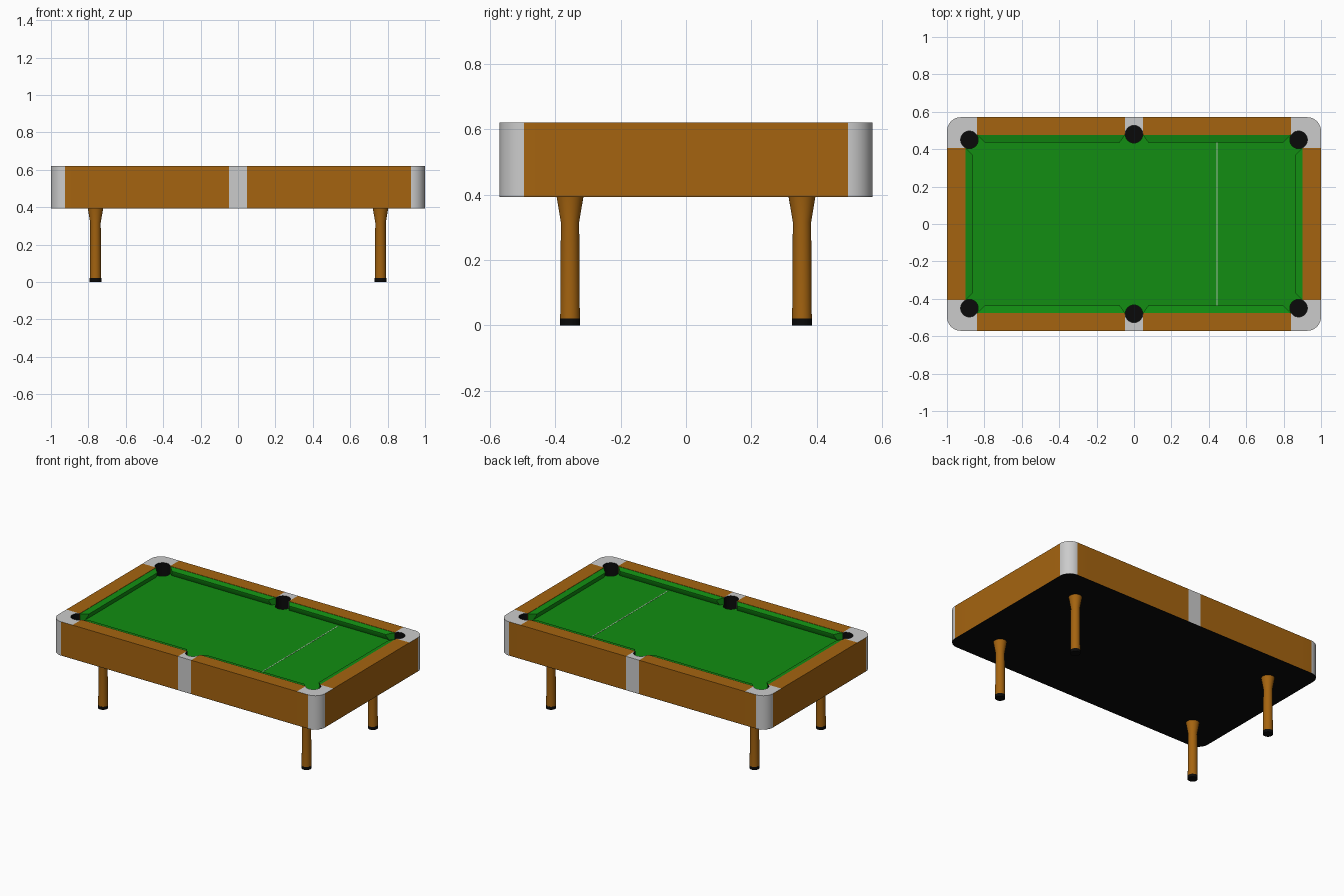
import bpy, bmesh
from math import sin, cos, radians, degrees, atan2, sqrt

if "Cube" in bpy.data.objects:
    bpy.data.objects.remove(bpy.data.objects["Cube"])

# Main sizes
X, Y, R = 1.0, 0.571, 0.075            # outer half sizes and corner radius
IX, IY = 0.90, 0.475                   # inner edge of the rails
Z0, TOP, BED = 0.392, 0.621, 0.573     # underside, rail top, cloth
PR = 0.047                             # pocket radius
CX, CY, MY = 0.88, 0.45, 0.48          # corner pocket centre, side pocket y
GX = CX - sqrt(PR**2 - (IY - CY)**2)   # where corner pocket meets long rail
GY = CY - sqrt(PR**2 - (IX - CX)**2)   # where corner pocket meets short rail
MX = sqrt(PR**2 - (MY - IY)**2)        # half width of side pocket at the rail
MW = 0.049                             # half width of side pocket block


def mat(name, r, g, b):
    m = bpy.data.materials.new(name)
    m.diffuse_color = (r, g, b, 1)
    m.use_nodes = True
    m.node_tree.nodes["Principled BSDF"].inputs["Base Color"].default_value = m.diffuse_color
    return m


WOOD = mat("wood", 0.376, 0.127, 0.005)
CLOTH = mat("cloth", 0.006, 0.27, 0.006)
BLACK = mat("black", 0.003, 0.003, 0.003)
GREY = mat("grey", 0.8, 0.8, 0.8)
WHITE = mat("line_white", 0.4, 0.55, 0.4)


def finish(name, bm, mats, mirror=""):
    bmesh.ops.recalc_face_normals(bm, faces=bm.faces)
    me = bpy.data.meshes.new(name)
    bm.to_mesh(me)
    bm.free()
    ob = bpy.data.objects.new(name, me)
    bpy.context.collection.objects.link(ob)
    for m in mats:
        me.materials.append(m)
    bpy.ops.object.select_all(action='DESELECT')
    ob.select_set(True)
    bpy.context.view_layer.objects.active = ob
    bpy.ops.object.shade_smooth_by_angle(angle=radians(30))
    if mirror:
        mod = ob.modifiers.new("mirror", 'MIRROR')
        mod.use_axis = ("x" in mirror, "y" in mirror, False)
        mod.use_mirror_merge = False
    return ob


def arc(cx, cy, r, a0, a1, n=16):
    """Arc points from angle a0 to a1 in degrees."""
    angs = [radians(a0 + (a1 - a0) * i / n) for i in range(n + 1)]
    return [(cx + r * cos(a), cy + r * sin(a)) for a in angs]


def prism(name, pts, z0, z1, mats, mirror="", sides=None):
    """Upright prism; sides gives the material index of each wall."""
    bm = bmesh.new()
    lo = [bm.verts.new((x, y, z0)) for x, y in pts]
    hi = [bm.verts.new((x, y, z1)) for x, y in pts]
    bm.faces.new(lo)
    bm.faces.new(hi)
    for i in range(len(pts)):
        j = (i + 1) % len(pts)
        f = bm.faces.new((lo[i], lo[j], hi[j], hi[i]))
        f.material_index = sides[i] if sides else 0
    return finish(name, bm, mats, mirror)


def box(name, x0, x1, y0, y1, z0, z1, m, mirror=""):
    return prism(name, [(x0, y0), (x1, y0), (x1, y1), (x0, y1)], z0, z1, [m], mirror)


def lathe(name, profile, x, y, m, mirror="", n=32):
    """Closed turned part from (radius, z) points."""
    bm = bmesh.new()
    rings = [[bm.verts.new((x + px, y + py, z)) for px, py in arc(0, 0, r, 0, 360, n)[:-1]]
             for r, z in profile]
    for a, b in zip(rings, rings[1:]):
        for i in range(n):
            j = (i + 1) % n
            bm.faces.new((a[i], a[j], b[j], b[i]))
    bm.faces.new(rings[0])
    bm.faces.new(rings[-1])
    return finish(name, bm, [m], mirror)


def cushion(name, place, start, end, mirror):
    """Loft of the cushion section; place(d, t, z) maps it onto a rail."""
    section = [(0, TOP - 0.002), (0.038, TOP - 0.01), (0.038, TOP - 0.018),
               (0.022, BED - 0.002), (0, BED - 0.002)]
    bm = bmesh.new()
    a = [bm.verts.new(place(d, start(d), z)) for d, z in section]
    b = [bm.verts.new(place(d, end(d), z)) for d, z in section]
    bm.faces.new(a)
    bm.faces.new(b)
    for i in range(5):
        j = (i + 1) % 5
        bm.faces.new((a[i], a[j], b[j], b[i]))
    finish(name, bm, [CLOTH], mirror)


# Wooden rails
box("long_rails", MW, GX, IY, Y, Z0 + 0.002, TOP, WOOD, "xy")
box("short_rails", IX, X, -GY, GY, Z0 + 0.002, TOP, WOOD, "x")

# Corner blocks: grey top and rounded edge, wooden flats, black pocket wall
a_short = degrees(atan2(GY - CY, IX - CX))
a_long = degrees(atan2(IY - CY, GX - CX))
outer = arc(X - R, Y - R, R, 90, 0, 12)
inner = arc(CX, CY, PR, a_short, a_long, 24)
pts = [(GX, Y)] + outer + [(X, GY)] + inner
sides = [1] + [0] * 12 + [1, 0] + [2] * 24 + [0]
prism("corner_blocks", pts, Z0 + 0.002, TOP, [GREY, WOOD, BLACK], "xy", sides)

# Side pocket blocks
a_mid = degrees(atan2(IY - MY, MX))
pts = ([(-MW, Y), (MW, Y), (MW, IY)] + arc(0, MY, PR, a_mid, 180 - a_mid, 24)
       + [(-MW, IY)])
prism("side_pocket_blocks", pts, Z0 + 0.002, TOP, [GREY, BLACK], "y",
      [0, 0, 0] + [1] * 24 + [0, 0])

# Cloth bed with pocket bites, built from one half turned round
quarter = (arc(CX, CY, PR, a_short, a_long - 360, 20)
           + arc(0, MY, PR, a_mid, -180 - a_mid, 20))
left = [(-x, y) for x, y in reversed(quarter[:21])]
half = quarter + left
bite = ([1] * 20 + [0]) * 3
pts = half + [(-x, -y) for x, y in half]
prism("cloth_bed", pts, 0.48, BED, [CLOTH, BLACK], "", bite * 2)

# Pocket floors
lathe("corner_pocket_floors", [(PR + 0.003, 0.45), (PR + 0.003, 0.49)], CX, CY, BLACK, "xy")
lathe("side_pocket_floors", [(PR + 0.003, 0.45), (PR + 0.003, 0.49)], 0, MY, BLACK, "y")

# Cushions with angled ends
cushion("long_cushions", lambda d, t, z: (t, IY - d, z),
        lambda d: MW + 0.7 * d, lambda d: GX - 0.002 - d, "xy")
cushion("short_cushions", lambda d, t, z: (IX - d, t, z),
        lambda d: -GY + 0.002 + d, lambda d: GY - 0.002 - d, "x")

# Marking line on the cloth
box("cloth_line", 0.440, 0.446, -0.437, 0.437, BED - 0.002, BED + 0.001, WHITE)

# Black underside panel
pts = []
for sx, sy, a in ((1, 1, 0), (-1, 1, 90), (-1, -1, 180), (1, -1, 270)):
    pts += arc(sx * (X - R), sy * (Y - R), R, a, a + 90, 12)
prism("underside_panel", pts, Z0, Z0 + 0.002, [BLACK])

# Legs with flared tops, and feet
lathe("legs", [(0.030, 0.02), (0.028, 0.316), (0.041, Z0 + 0.001)], 0.762, 0.355, WOOD, "xy")
lathe("feet", [(0.031, 0), (0.031, 0.02)], 0.762, 0.355, BLACK, "xy")
